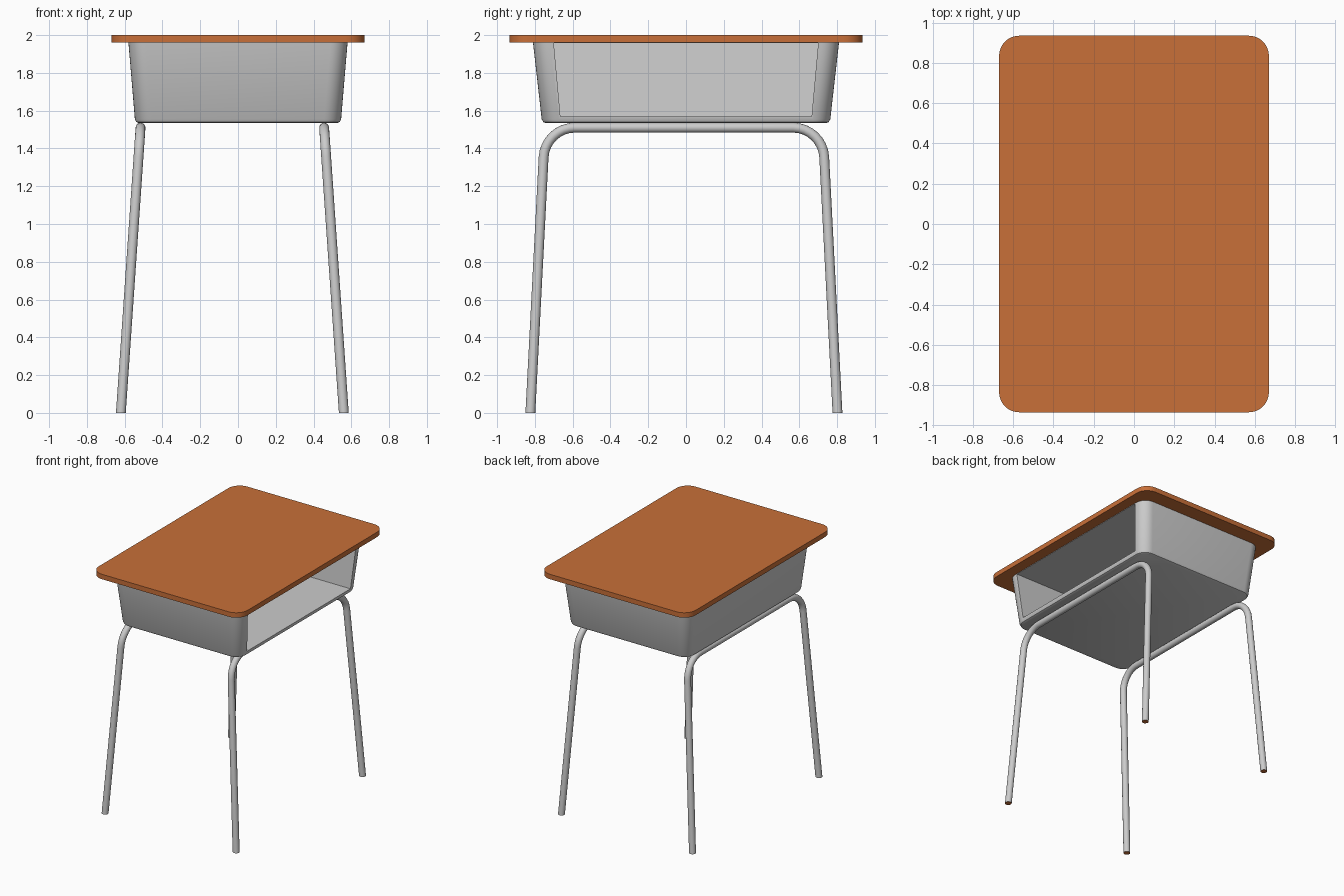
import bpy, bmesh
from math import sin, cos, pi
from mathutils import Vector

if "Cube" in bpy.data.objects:
    bpy.data.objects.remove(bpy.data.objects["Cube"])

orange = bpy.data.materials.new("orange_wood")
orange.diffuse_color = (0.58, 0.16, 0.04, 1)
orange.use_nodes = True
orange.node_tree.nodes["Principled BSDF"].inputs["Base Color"].default_value = orange.diffuse_color


def rounded_rect(hx, hy, r, z, seg=8):
    pts = []
    for i, (sx, sy) in enumerate([(1, 1), (-1, 1), (-1, -1), (1, -1)]):
        for k in range(seg + 1):
            a = (i + k / seg) * pi / 2
            pts.append(Vector((sx * (hx - r) + r * cos(a), sy * (hy - r) + r * sin(a), z)))
    return pts


def loft(loops):
    """Closed skin through a list of point rings, capped at both ends."""
    bm = bmesh.new()
    rings = [[bm.verts.new(p) for p in ring] for ring in loops]
    n = len(rings[0])
    for a, b in zip(rings, rings[1:]):
        for i in range(n):
            j = (i + 1) % n
            bm.faces.new((a[i], a[j], b[j], b[i]))
    bm.faces.new(rings[0][::-1])
    bm.faces.new(rings[-1])
    bmesh.ops.recalc_face_normals(bm, faces=bm.faces)
    return bm


def finish(bm, name):
    mesh = bpy.data.meshes.new(name)
    bm.to_mesh(mesh)
    bm.free()
    ob = bpy.data.objects.new(name, mesh)
    bpy.context.collection.objects.link(ob)
    bpy.ops.object.select_all(action='DESELECT')
    ob.select_set(True)
    bpy.context.view_layer.objects.active = ob
    bpy.ops.object.shade_smooth_by_angle(angle=pi / 6)
    return ob


# Desk top
top = finish(loft([rounded_rect(0.67, 0.935, 0.1, z) for z in (1.96, 2.0)]), "desk_top")
top.data.materials.append(orange)

# Storage box: tapered, rounded, with softened bottom edge
bm = loft([rounded_rect(0.527, 0.745, 0.075, 1.535),
           rounded_rect(0.539, 0.756, 0.085, 1.54),
           rounded_rect(0.546, 0.764, 0.09, 1.555),
           rounded_rect(0.58, 0.81, 0.09, 1.96)])
# Open compartment pushed in from the +x wall
bm.normal_update()
wall = max((f for f in bm.faces if f.normal.x > 0.9), key=lambda f: f.calc_area())
bmesh.ops.inset_individual(bm, faces=[wall], thickness=0.003)
for v in wall.verts:
    upper = v.co.z > 1.75
    z = 1.957 if upper else 1.57
    y = 0.70 if upper else 0.665
    v.co = (0.546 + (z - 1.555) / 0.405 * 0.034, y if v.co.y > 0 else -y, z)
inner = bmesh.ops.extrude_discrete_faces(bm, faces=[wall])["faces"][0]
for v in inner.verts:
    v.co.x = -0.55 if v.co.z > 1.75 else -0.52
finish(bm, "storage_box")


# Leg frames: one bent tube on each side, splayed outward
def leg_frame(side, name, r=0.026, sides=16):
    cx, cy, ztop, lean, bend = -0.03, -0.011, 1.51, 0.069, 0.165
    half = [(0.813, 0.0)]
    for k in range(9):
        a = k / 8 * (pi / 2 - 0.055) + 0.055
        half.append((0.578 + bend * cos(a), ztop - bend + bend * sin(a)))
    path = half + [(-y, z) for y, z in reversed(half)]
    pts = [Vector((cx + side * (0.486 + (ztop - z) * lean), cy + y, z)) for y, z in path]
    normal = Vector((1, 0, side * lean)).normalized()
    rings = []
    for i, p in enumerate(pts):
        before = (p - pts[max(i - 1, 0)]).normalized()
        after = (pts[min(i + 1, len(pts) - 1)] - p).normalized()
        across = (before + after).normalized().cross(normal)
        ring = [p + r * (cos(2 * pi * k / sides) * normal + sin(2 * pi * k / sides) * across)
                for k in range(sides)]
        if i in (0, len(pts) - 1):
            for q in ring:
                q.z = 0  # feet cut flat on the floor
        rings.append(ring)
    bm = loft(rings)
    for f in bm.faces:
        if len(f.verts) > 4:
            f.material_index = 1  # coloured foot ends
    ob = finish(bm, name)
    ob.data.materials.append(None)
    ob.data.materials.append(orange)


leg_frame(-1, "left_leg_frame")
leg_frame(1, "right_leg_frame")
